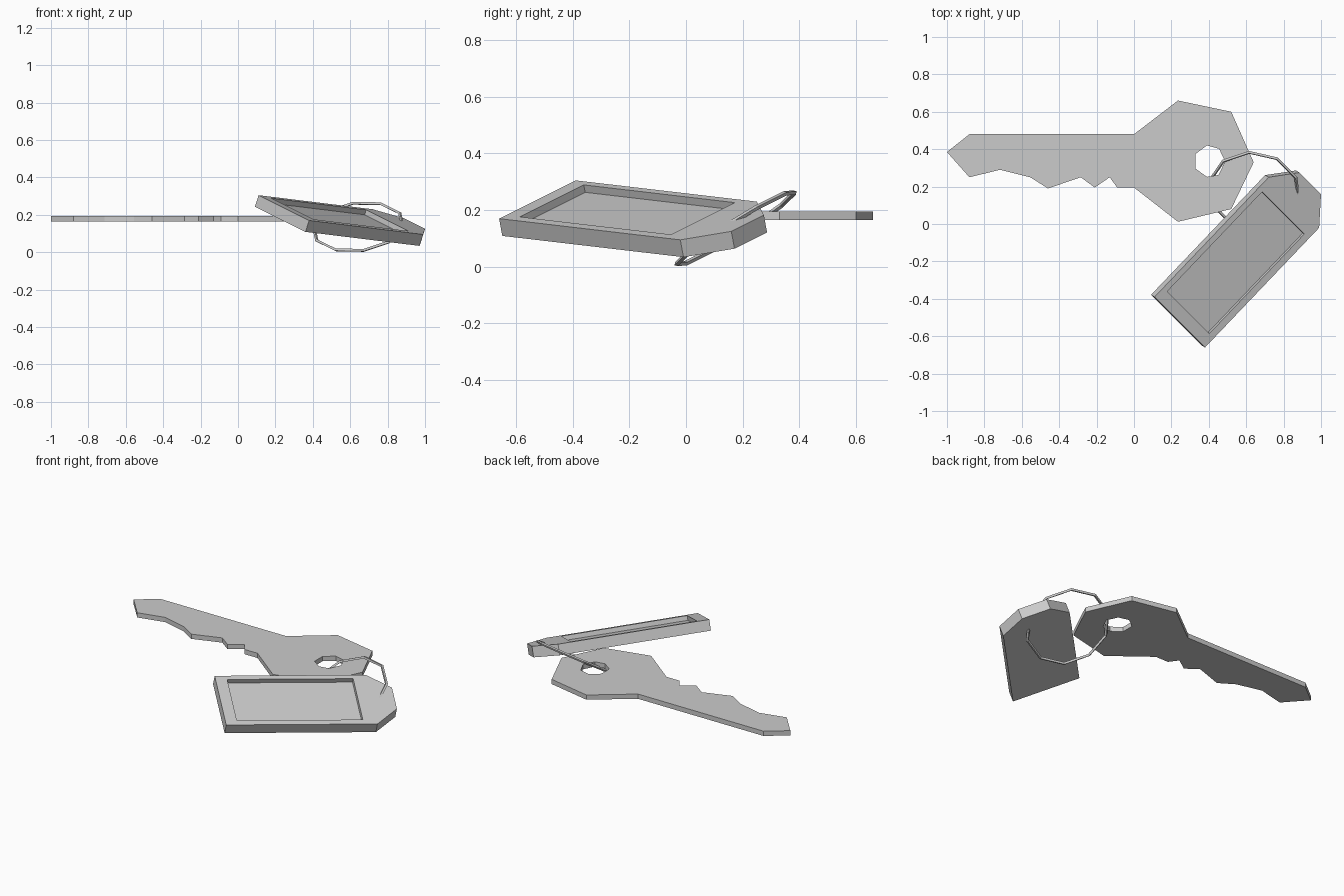
import bpy, bmesh, math
from mathutils import Vector

if "Cube" in bpy.data.objects:
    bpy.data.objects.remove(bpy.data.objects["Cube"])


def finish(name, bm):
    bmesh.ops.recalc_face_normals(bm, faces=bm.faces)
    me = bpy.data.meshes.new(name)
    bm.to_mesh(me)
    bm.free()
    ob = bpy.data.objects.new(name, me)
    bpy.context.collection.objects.link(ob)
    return ob


def add_loop(bm, pts):
    vs = [bm.verts.new(p) for p in pts]
    return [bm.edges.new((vs[i], vs[(i + 1) % len(vs)])) for i in range(len(vs))], vs


def bridge(bm, a, b):
    n = len(a)
    for i in range(n):
        j = (i + 1) % n
        bm.faces.new((a[i], a[j], b[j], b[i]))


# key: toothed blade and bow with a seven-sided hole
outline = [(-1, .385), (-.88, .48), (0, .48), (.235, .66), (.52, .60), (.64, .33),
           (.52, .08), (.235, .012), (0, .195), (-.09, .195), (-.13, .25),
           (-.21, .195), (-.285, .25), (-.46, .19), (-.555, .25), (-.715, .29), (-.88, .25)]
hole = [(.33, .375), (.33, .295), (.39, .252), (.452, .262), (.487, .335), (.455, .402), (.39, .42)]
bm = bmesh.new()
rings = {}
for z in (.165, .195):
    eo, vo = add_loop(bm, [(x, y, z) for x, y in outline])
    eh, vh = add_loop(bm, [(x, y, z) for x, y in hole])
    bmesh.ops.triangle_fill(bm, edges=eo + eh, use_beauty=True)
    rings[z] = (vo, vh)
for k in (0, 1):
    bridge(bm, rings[.165][k], rings[.195][k])
finish("key", bm)

# tag: tilted plate with a rectangular recess in its upper face
A = Vector((.11, -.39, .305))
along = Vector((.61, .64, -.075))
across = Vector((.27, -.27, -.135))
nrm = across.cross(along).normalized()


def on_plane(x, y):
    return Vector((x, y, A.z - (nrm.x * (x - A.x) + nrm.y * (y - A.y)) / nrm.z))


top = [A, A + across, A + across + along, on_plane(1, .16), on_plane(.885, .275), A + along]
rim = [A + along * s + across * t for s, t in ((.077, .075), (.077, .91), (.91, .91), (.91, .075))]
bm = bmesh.new()
et, vt = add_loop(bm, top)
er, vr = add_loop(bm, rim)
bmesh.ops.triangle_fill(bm, edges=et + er, use_beauty=True, normal=nrm)
vb = [bm.verts.new(p - nrm * .065) for p in top]
bridge(bm, vt, vb)
bm.faces.new(vb)
vf = [bm.verts.new(p - nrm * .028) for p in rim]
bridge(bm, vr, vf)
bm.faces.new(vf)
finish("tag", bm)

# split ring: ten-sided loop of thin square wire joining key and tag
c = Vector((.643, .175, .136))
u = Vector((-.114, .849, .514)).normalized()
w = Vector((.987, .045, .148))
w = (w - u * w.dot(u)).normalized()
n = u.cross(w)
bm = bmesh.new()
sections = []
for i in range(10):
    a = math.radians(36 * i)
    d = u * math.cos(a) + w * math.sin(a)
    sections.append([bm.verts.new(c + d * (.245 + p * .009) + n * q * .009)
                     for p, q in ((1, 0), (0, 1), (-1, 0), (0, -1))])
for i in range(10):
    bridge(bm, sections[i], sections[(i + 1) % 10])
finish("key_ring", bm)
